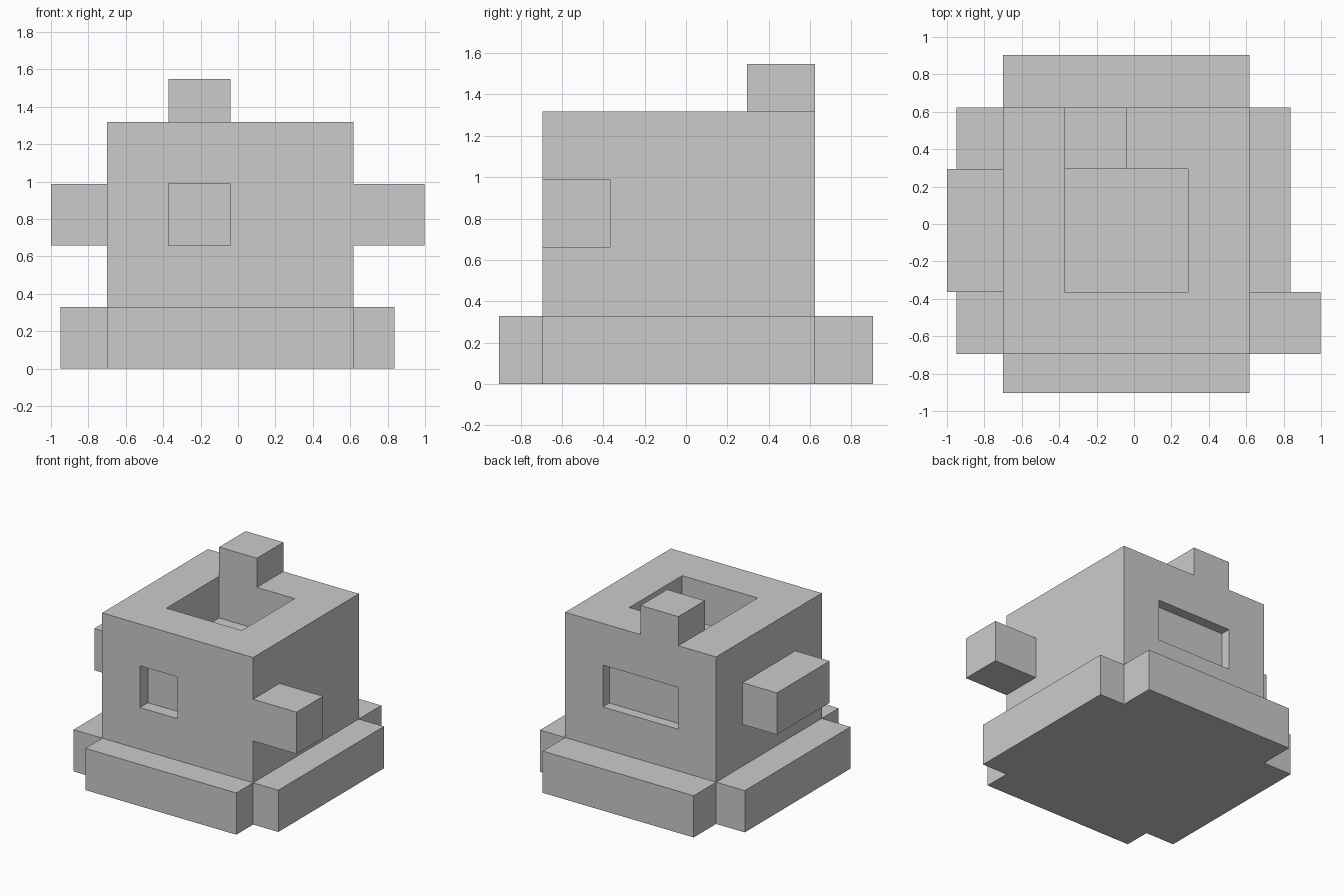
import bpy, bmesh
from mathutils import Vector

if "Cube" in bpy.data.objects:
    bpy.data.objects.remove(bpy.data.objects["Cube"])

N = 4                                # the body is a 4 x 4 x 4 grid of cells
CELL = 0.3295
ORIGIN = Vector((-0.70, -0.694, 0.0))

bm = bmesh.new()

# body: gridded cube
bmesh.ops.create_cube(bm, size=N)
bmesh.ops.subdivide_edges(bm, edges=bm.edges[:], cuts=N - 1, use_grid_fill=True)
for v in bm.verts:
    v.co = ORIGIN + (v.co + Vector((N / 2,) * 3)) * CELL


def pull(axis, sign, lo, hi, distance):
    """Push or pull the cells lo..hi (on the two other axes) of one body side."""
    normal = Vector((0, 0, 0))
    normal[axis] = sign
    level = N if sign > 0 else 0
    others = [a for a in range(3) if a != axis]
    bm.normal_update()
    picked = []
    for f in bm.faces:
        c = (f.calc_center_median() - ORIGIN) / CELL
        if (f.normal.dot(normal) > 0.9 and abs(c[axis] - level) < 0.01
                and all(lo[i] < c[a] < hi[i] for i, a in enumerate(others))):
            picked.append(f)
    result = bmesh.ops.extrude_face_region(bm, geom=picked)
    moved = [g for g in result["geom"] if isinstance(g, bmesh.types.BMVert)]
    bmesh.ops.translate(bm, verts=moved, vec=normal * distance)
    old = [f for f in picked if f.is_valid]
    if old:
        bmesh.ops.delete(bm, geom=old, context='FACES')


# base skirts on four sides
pull(0, -1, (0, 0), (N, 1), 0.25)
pull(0, 1, (0, 0), (N, 1), 0.22)
pull(1, -1, (0, 0), (N, 1), 0.21)
pull(1, 1, (0, 0), (N, 1), 0.28)
# left and right arms
pull(0, -1, (1, 2), (3, 3), 0.30)
pull(0, 1, (0, 2), (1, 3), 0.38)
# top post and top well
pull(2, 1, (1, 3), (2, 4), 0.23)
pull(2, 1, (1, 1), (3, 3), -CELL)
# front and back recesses
pull(1, -1, (1, 2), (2, 3), -0.10)
pull(1, 1, (1, 2), (3, 3), -0.08)

# clean up loose points and flat grid lines
bmesh.ops.delete(bm, geom=[v for v in bm.verts if not v.link_faces], context='VERTS')
bmesh.ops.recalc_face_normals(bm, faces=bm.faces[:])
bmesh.ops.dissolve_limit(bm, angle_limit=0.01, verts=bm.verts[:], edges=bm.edges[:])

mesh = bpy.data.meshes.new("block_body")
bm.to_mesh(mesh)
bm.free()
bpy.context.collection.objects.link(bpy.data.objects.new("block_body", mesh))
